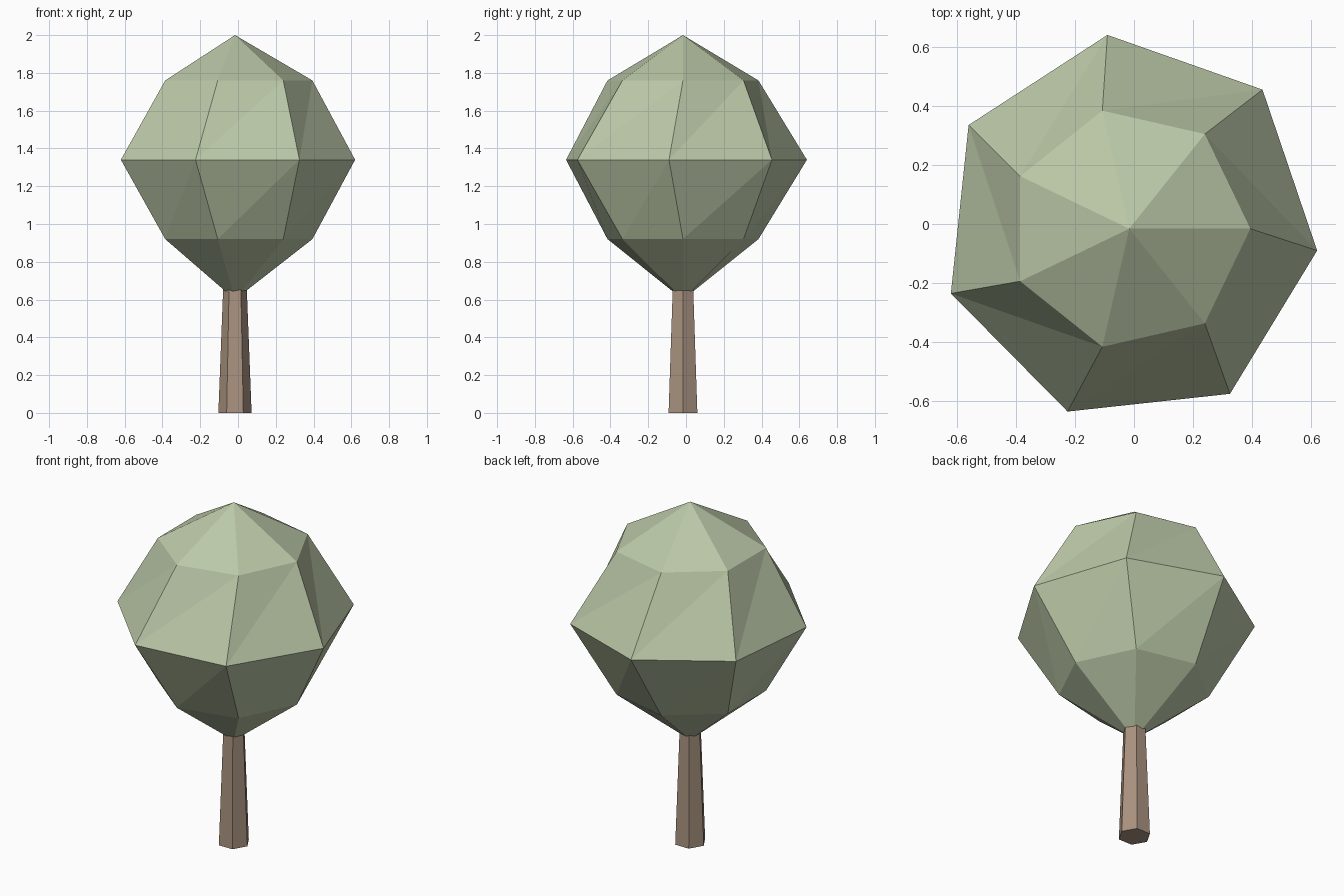
import bpy
import bmesh
from math import cos, sin, tau

cube = bpy.data.objects.get("Cube")
if cube:
    bpy.data.objects.remove(cube, do_unlink=True)

CENTRE = -0.016  # the trunk axis sits slightly off the origin


def material(name, rgb):
    mat = bpy.data.materials.new(name)
    mat.use_nodes = True
    mat.diffuse_color = (*rgb, 1)
    mat.node_tree.nodes["Principled BSDF"].inputs["Base Color"].default_value = (*rgb, 1)
    return mat


def ring(sides, radius):
    return [(CENTRE + radius * cos(tau * i / sides),
             CENTRE + radius * sin(tau * i / sides)) for i in range(sides)]


def finish(bm, name, mat):
    bmesh.ops.recalc_face_normals(bm, faces=bm.faces)
    mesh = bpy.data.meshes.new(name)
    bm.to_mesh(mesh)
    bm.free()
    mesh.materials.append(mat)
    obj = bpy.data.objects.new(name, mesh)
    bpy.context.collection.objects.link(obj)
    return obj


def add_ring(bm, points, z):
    return [bm.verts.new((x, y, z)) for x, y in points]


leaf_green = material("leaf green", (0.50, 0.58, 0.39))
bark_brown = material("bark brown", (0.40, 0.29, 0.215))

# Trunk: tapered hexagonal post that ends inside the crown
bm = bmesh.new()
foot = add_ring(bm, ring(6, 0.088), 0)
top = add_ring(bm, ring(6, 0.059), 0.75)
for i in range(6):
    j = (i + 1) % 6
    bm.faces.new((foot[i], foot[j], top[j], top[i]))
bm.faces.new(foot)
bm.faces.new(top)
finish(bm, "trunk", bark_brown)

# Crown: seven-sided faceted ball with a slightly uneven, twisted middle
waist_points = [(0.62, -0.09), (0.435, 0.455), (-0.09, 0.64), (-0.56, 0.335),
                (-0.62, -0.235), (-0.225, -0.635), (0.325, -0.575)]
bm = bmesh.new()
tip = bm.verts.new((CENTRE, CENTRE, 2))
base = bm.verts.new((CENTRE, CENTRE, 0.6))
upper = add_ring(bm, ring(7, 0.41), 1.76)
waist = add_ring(bm, waist_points, 1.34)
lower = add_ring(bm, ring(7, 0.41), 0.92)
for i in range(7):
    j = (i + 1) % 7
    bm.faces.new((tip, upper[i], upper[j]))
    bm.faces.new((waist[i], upper[j], upper[i]))
    bm.faces.new((waist[i], waist[j], upper[j]))
    bm.faces.new((lower[i], waist[j], waist[i]))
    bm.faces.new((lower[i], lower[j], waist[j]))
    bm.faces.new((base, lower[j], lower[i]))
finish(bm, "crown", leaf_green)
